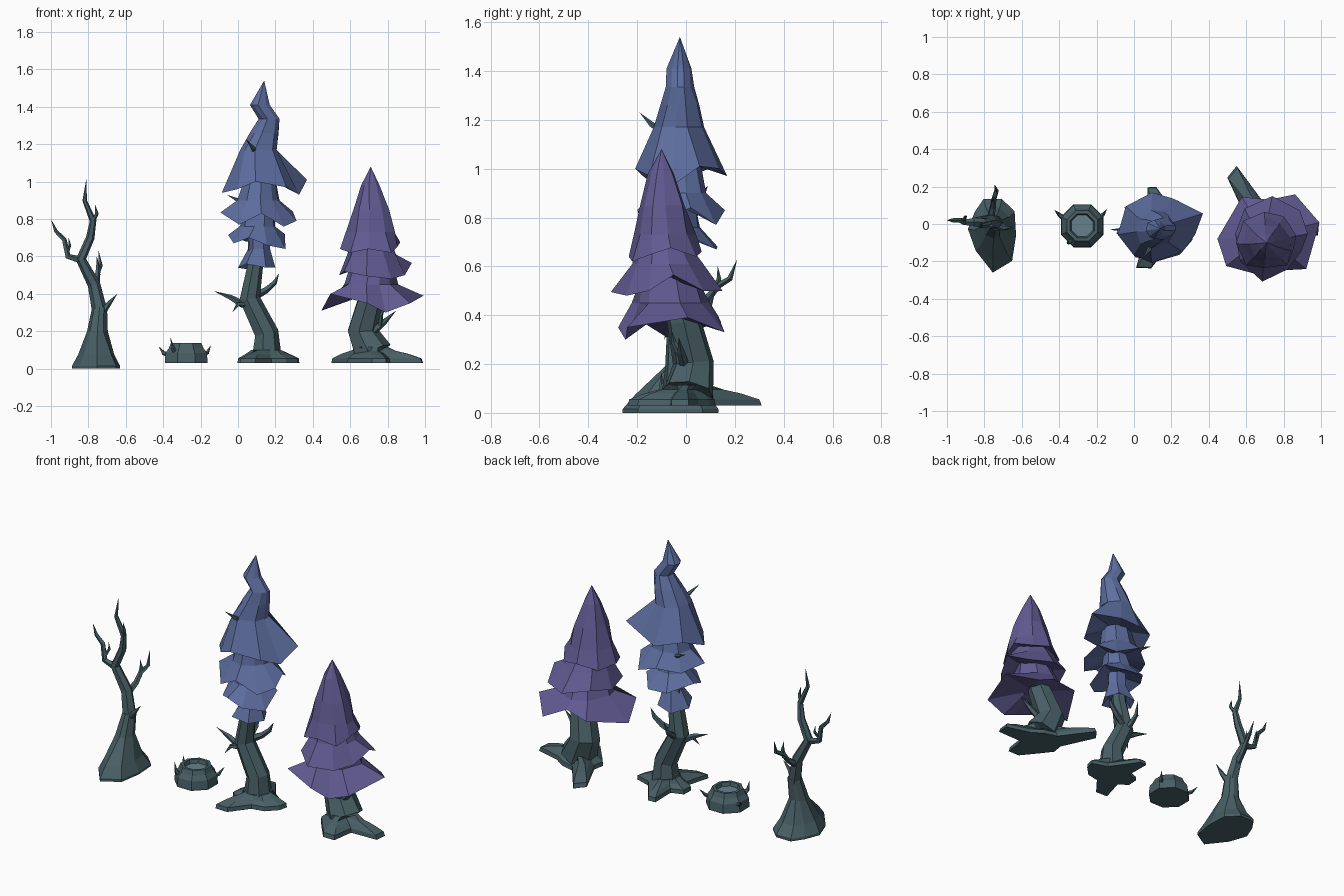
import bpy, bmesh, random
from math import sin, cos, radians, pi
from mathutils import Vector

random.seed(4)


def material(name, rgb):
    m = bpy.data.materials.new(name)
    m.diffuse_color = (*rgb, 1)
    return m


BARK = material("bark", (0.065, 0.115, 0.13))
CUT = material("cut_wood", (0.13, 0.22, 0.27))
BLUE = material("blue_needles", (0.11, 0.155, 0.35))
PURPLE = material("purple_needles", (0.12, 0.105, 0.29))


def skin(name, mat, rings):
    """Bridge equal-length vertex rings, cap both ends, keep faces flat."""
    bm = bmesh.new()
    loops = [[bm.verts.new(p) for p in ring] for ring in rings]
    n = len(loops[0])
    for a, b in zip(loops, loops[1:]):
        for i in range(n):
            j = (i + 1) % n
            bm.faces.new((a[i], a[j], b[j], b[i]))
    bm.faces.new(loops[0][::-1])
    bm.faces.new(loops[-1])
    bmesh.ops.remove_doubles(bm, verts=bm.verts, dist=0.0005)
    bmesh.ops.recalc_face_normals(bm, faces=bm.faces)
    me = bpy.data.meshes.new(name)
    bm.to_mesh(me)
    bm.free()
    me.materials.append(mat)
    ob = bpy.data.objects.new(name, me)
    bpy.context.collection.objects.link(ob)
    return ob


def polar(c, pts, k=1, dz=0):
    return [(c[0] + k * r * cos(radians(a)), c[1] + k * r * sin(radians(a)), z + dz) for a, r, z in pts]


def round_rings(rim, rings, rough=0):
    return [polar((x, y), [(a, r * (1 + random.uniform(-rough, rough)), z) for a, _, _ in rim])
            for x, y, z, r in rings]


def skirt(name, mat, c, rim, rings):
    """Ragged foliage tier: hollow underside, jagged rim, tapering rings."""
    lift = sum(p[2] for p in rim) / len(rim) + 0.04
    skin(name, mat, round_rings(rim, [(*c, lift, 0.06)]) + [polar(c, rim)] + round_rings(rim, rings, .1))


def foot(name, c, z, outline, lips, rings):
    """Root plate: flat star-shaped footprint rising into the trunk."""
    rim = [(a, r, z) for a, r in outline]
    skin(name, BARK, [polar(c, rim)] + [polar(c, rim, k, dz) for k, dz in lips] + round_rings(rim, rings))


def limb(name, path, n=5):
    """Tapered tube along (x, y, z, radius) points."""
    pts = [Vector(p[:3]) for p in path]
    rings = []
    for i, p in enumerate(pts):
        d = pts[min(i + 1, len(pts) - 1)] - pts[max(i - 1, 0)]
        q = Vector((0, 0, 1)).rotation_difference(d.normalized())
        rings.append([p + q @ Vector((cos(2 * pi * k / n), sin(2 * pi * k / n), 0)) * max(path[i][3], 0.0001)
                      for k in range(n)])
    skin(name, BARK, rings)


# Bare dead tree
foot("dead_tree_base", (-.755, -.05), 0,
     [(-5, .125), (45, .165), (75, .19), (105, .19), (130, .15), (170, .135), (225, .13), (270, .21), (305, .18)],
     [(1, .015), (.75, .075)], [(-.752, -.02, .2, .056), (-.74, .005, .33, .04)])
limb("dead_tree_trunk", [(-.74, .005, .31, .041), (-.77, .02, .45, .034), (-.84, .01, .585, .028),
                         (-.79, .01, .7, .023), (-.775, .0, .79, .018), (-.82, -.01, .9, .012), (-.81, 0, 1.02, 0)], 6)
dead = [
    [(-.84, .01, .58, .022), (-.91, .01, .6, .017), (-.93, .02, .69, .014), (-.975, .02, .735, .011), (-1.0, .02, .8, 0)],
    [(-.915, .01, .62, .012), (-.9, .04, .66, .008), (-.905, .04, .7, 0)],
    [(-.77, .02, .42, .022), (-.755, .09, .47, .017), (-.75, .13, .52, .014), (-.735, .18, .55, .012), (-.745, .21, .63, 0)],
    [(-.75, .12, .5, .014), (-.75, .135, .55, .01), (-.755, .13, .6, 0)],
    [(-.74, 0, .28, .022), (-.69, -.02, .35, .014), (-.645, -.02, .4, 0)],
    [(-.78, 0, .78, .013), (-.755, -.02, .83, .01), (-.765, -.02, .88, 0)],
]
for i, p in enumerate(dead):
    limb(f"dead_tree_branch_{i + 1}", p)

# Hollow stump with thorns
c = (-.277, -.01)
foot("stump", c, .03, [(22.5 + 45 * i, .124) for i in range(8)], [(1, .01), (.96, .055)],
     [(*c, .11, .1), (*c, .138, .088), (*c, .138, .07), (*c, .112, .062)])
skin("stump_hollow", CUT, [polar(c, [(22.5 + 45 * i, .062, z) for i in range(8)]) for z in (.105, .116)])
thorns = [[(-.36, .02, .07, .016), (-.4, .05, .085, .011), (-.425, .075, .12, 0)],
          [(-.2, .02, .07, .016), (-.165, .05, .085, .011), (-.145, .08, .125, 0)],
          [(-.33, -.08, .08, .016), (-.35, -.1, .11, .011), (-.36, -.1, .165, 0)]]
for i, p in enumerate(thorns):
    limb(f"stump_thorn_{i + 1}", p)

# Tall blue pine: roots, trunk, twigs
foot("blue_pine_roots", (.15, -.02), .03,
     [(-10, .17), (8, .18), (35, .1), (98, .22), (110, .23), (140, .1), (165, .155), (190, .155),
      (215, .12), (237, .255), (255, .225), (285, .11), (320, .14)],
     [(.98, .025), (.75, .045)], [(.15, -.02, .1, .08)])
limb("blue_pine_trunk", [(.15, -.02, .05, .085), (.15, -.02, .19, .067), (.06, -.02, .375, .058),
                         (.09, -.03, .55, .044), (.11, -.03, .95, .035)], 7)
twigs = [
    [(.03, -.03, .34, .022), (-.04, -.03, .38, .015), (-.13, -.03, .415, 0)],
    [(.04, -.04, .34, .018), (0, -.07, .345, .012), (-.03, -.09, .3, 0)],
    [(.07, 0, .38, .026), (.15, .02, .42, .018), (.195, .03, .46, .014), (.22, .03, .51, 0)],
    [(.06, .02, .37, .02), (.06, .09, .42, .014), (.07, .12, .5, 0)],
    [(.06, .04, .87, .016), (0, .07, .9, .011), (-.06, .09, .93, 0)],
    [(.1, -.08, 1.14, .016), (.08, -.14, 1.18, .012), (.04, -.19, 1.23, 0)],
]
for i, p in enumerate(twigs):
    limb(f"blue_pine_twig_{i + 1}", p)

# Blue foliage tiers, bottom to top
skirt("blue_tier_1", BLUE, (.1, -.03),
      [(0, .1, .54), (55, .1, .55), (115, .11, .53), (180, .1, .54), (240, .11, .56), (300, .1, .54)],
      [(.11, -.03, .64, .06), (.11, -.03, .73, .055)])
skirt("blue_tier_2", BLUE, (.1, -.03),
      [(-25, .17, .64), (20, .16, .72), (65, .17, .67), (110, .17, .68), (170, .155, .715), (215, .15, .67),
       (255, .16, .7), (290, .16, .66)],
      [(.11, -.03, .76, .095), (.12, -.03, .85, .075)])
skirt("blue_tier_3", BLUE, (.11, -.03),
      [(-15, .21, .79), (15, .19, .84), (50, .2, .77), (95, .19, .83), (140, .17, .8), (185, .205, .835),
       (235, .18, .77), (275, .17, .83), (315, .19, .76)],
      [(.11, -.03, .9, .115), (.12, -.03, 1.05, .08)])
skirt("blue_tier_4", BLUE, (.12, -.02),
      [(-10, .21, .93), (17, .26, 1.01), (60, .18, 1.0), (97, .19, .97), (145, .2, 1.0), (190, .21, .94),
       (230, .19, .96), (262, .19, 1.0), (317, .19, .97)],
      [(.105, -.025, 1.17, .1), (.14, -.025, 1.26, .078), (.165, -.025, 1.335, .054),
       (.115, -.025, 1.41, .051), (.14, -.025, 1.54, 0)])

# Short purple pine: roots, trunk, twigs
foot("purple_pine_roots", (.7, 0), .03,
     [(-12, .29), (2, .29), (20, .15), (55, .12), (95, .12), (116, .345), (129, .32), (160, .11),
      (195, .12), (240, .12), (275, .2), (295, .22), (330, .13)],
     [(.97, .025), (.72, .05), (.5, .065)], [(.71, .01, .115, .095)])
limb("purple_pine_trunk", [(.72, .01, .085, .105), (.665, .03, .205, .086), (.71, -.01, .38, .07),
                           (.72, -.08, .65, .055)], 7)
for i, p in enumerate([
        [(.69, 0, .17, .024), (.78, -.02, .25, .017), (.845, -.03, .31, 0)],
        [(.76, -.02, .23, .015), (.765, -.05, .29, .011), (.79, -.06, .34, 0)]]):
    limb(f"purple_pine_twig_{i + 1}", p)

# Purple foliage tiers, bottom to top
skirt("purple_tier_1", PURPLE, (.72, -.06),
      [(14, .28, .39), (57, .26, .33), (90, .19, .4), (125, .25, .37), (184, .275, .31), (216, .28, .4),
       (262, .22, .35), (290, .2, .3), (318, .27, .35)],
      [(.71, -.06, .45, .15), (.72, -.07, .56, .11)])
skirt("purple_tier_2", PURPLE, (.72, -.07),
      [(5, .21, .565), (40, .22, .5), (85, .22, .5), (130, .2, .53), (175, .18, .5), (220, .2, .52),
       (262, .24, .495), (300, .2, .48), (335, .19, .5)],
      [(.71, -.08, .61, .14), (.71, -.09, .7, .1)])
skirt("purple_tier_3", PURPLE, (.71, -.09),
      [(10, .16, .675), (55, .16, .64), (95, .155, .66), (140, .165, .63), (185, .165, .64), (230, .17, .62),
       (265, .145, .64), (310, .17, .62), (340, .15, .65)],
      [(.71, -.095, .73, .13), (.71, -.1, .85, .096), (.705, -.1, .98, .052), (.71, -.1, 1.08, 0)])
